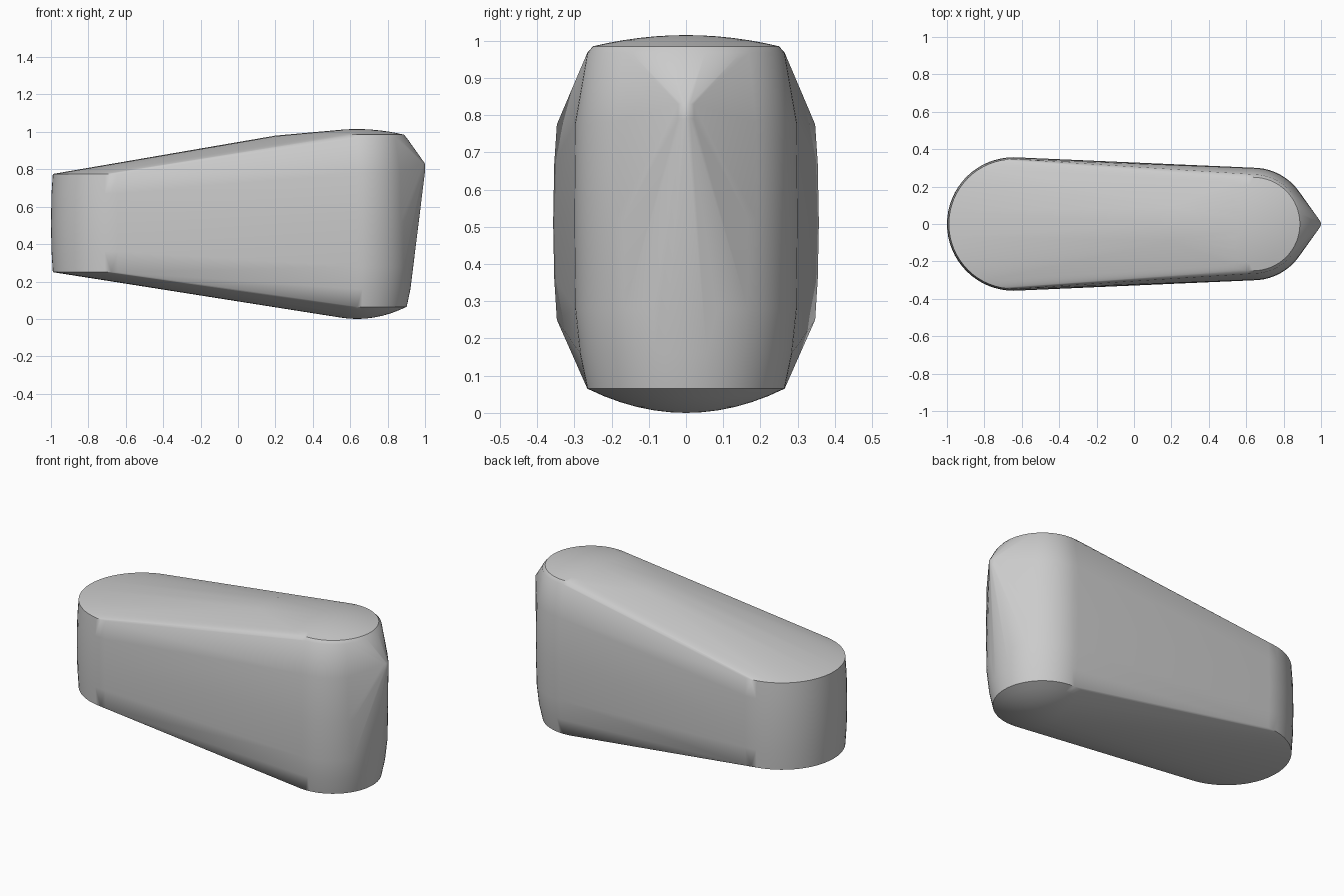
import bpy, bmesh, math

default = bpy.data.objects.get("Cube")
if default:
    bpy.data.objects.remove(default, do_unlink=True)

LEFT_X, RIGHT_X = -0.643, 0.637
SEGMENTS = 64

grey = bpy.data.materials.new("plain_grey")
grey.use_nodes = True
colour = (0.6, 0.6, 0.6, 1)
grey.diffuse_color = colour
grey.node_tree.nodes["Principled BSDF"].inputs["Base Color"].default_value = colour

bm = bmesh.new()


def ring(x, radius, z, count=SEGMENTS):
    """Horizontal circle of hull points."""
    for i in range(count):
        a = 2 * math.pi * i / count
        bm.verts.new((x + radius * math.cos(a), radius * math.sin(a), z))


def dome(x, radius, rim_z, height, steps=6):
    """Shallow crown rising (or sinking) from a rim circle."""
    for i in range(steps):
        f = 1 - i / steps
        ring(x, radius * f, rim_z + height * (1 - f * f))
    bm.verts.new((x, 0, rim_z + height))


# Wide low end, slightly barrelled
for radius, z in ((0.347, 0.25), (0.354, 0.36), (0.357, 0.51), (0.354, 0.67), (0.347, 0.775)):
    ring(LEFT_X, radius, z)

# Narrow tall end with tapered rims and crowned caps
for radius, z in ((0.285, 0.16), (0.298, 0.28), (0.301, 0.52), (0.298, 0.78), (0.265, 0.968)):
    ring(RIGHT_X, radius, z)
dome(RIGHT_X, 0.25, 0.985, 0.03)
dome(RIGHT_X, 0.265, 0.065, -0.065)

# Raised crown line on the sloping top
for y in (-0.09, 0, 0.09):
    bm.verts.new((0.2, y, 0.98 - 0.4 * y * y))

# Small blunt nose
for z in (0.79, 0.83):
    ring(0.97, 0.03, z, 16)

# Skin all sections into one convex body
hull = bmesh.ops.convex_hull(bm, input=bm.verts[:])
spare = {g for g in hull["geom_interior"] + hull["geom_unused"]
         if isinstance(g, bmesh.types.BMVert)}
bmesh.ops.delete(bm, geom=list(spare), context="VERTS")
bmesh.ops.dissolve_limit(bm, angle_limit=math.radians(0.3),
                         verts=bm.verts[:], edges=bm.edges[:])
bmesh.ops.recalc_face_normals(bm, faces=bm.faces[:])

mesh = bpy.data.meshes.new("tapered_body")
bm.to_mesh(mesh)
bm.free()
mesh.materials.append(grey)
body = bpy.data.objects.new("tapered_body", mesh)
bpy.context.collection.objects.link(body)

bpy.ops.object.select_all(action="DESELECT")
body.select_set(True)
bpy.context.view_layer.objects.active = body
bpy.ops.object.shade_smooth_by_angle(angle=math.radians(35))
